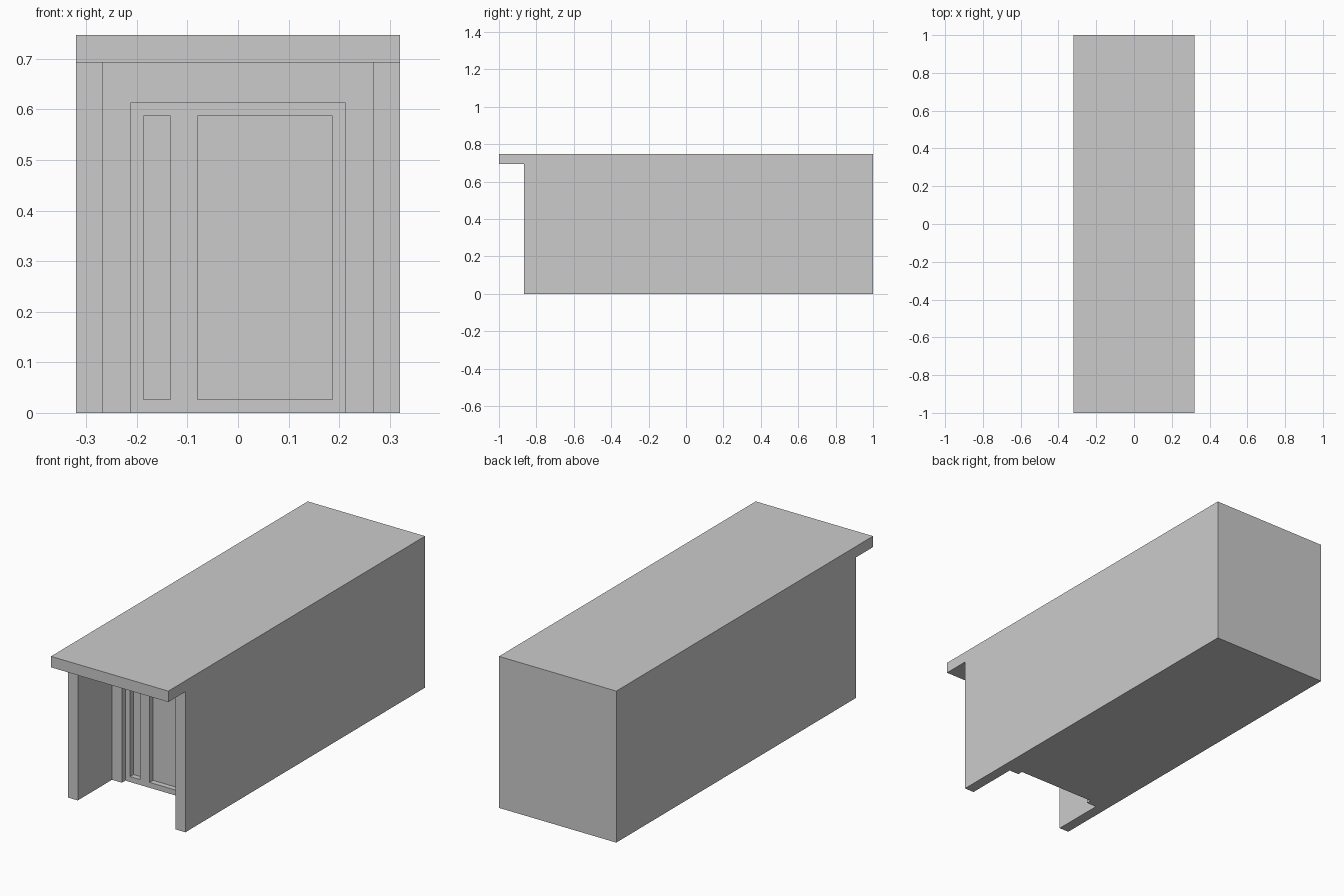
import bpy

cube = bpy.data.objects.get("Cube")
if cube:
    bpy.data.objects.remove(cube, do_unlink=True)

# Single plain grey material
GREY = (0.6, 0.6, 0.6, 1.0)
grey = bpy.data.materials.new("plain_grey")
grey.use_nodes = True
grey.diffuse_color = GREY
grey.node_tree.nodes["Principled BSDF"].inputs["Base Color"].default_value = GREY


def box(name, x, y, z):
    """Box spanning the given (low, high) ranges."""
    spans = (x, y, z)
    bpy.ops.mesh.primitive_cube_add(size=1)
    obj = bpy.context.object
    obj.name = name
    for v in obj.data.vertices:
        v.co = [lo + (c + 0.5) * (hi - lo) for c, (lo, hi) in zip(v.co, spans)]
    return obj


def cut(target, name, x, back, z):
    """Recess the front of the target as far as the plane y = back."""
    cutter = box(name, x, (FRONT - 0.2, back), z)
    cutter.hide_render = True
    mod = target.modifiers.new(name, "BOOLEAN")
    mod.operation = "DIFFERENCE"
    mod.solver = "EXACT"
    mod.object = cutter
    bpy.context.view_layer.objects.active = target
    bpy.ops.object.modifier_apply(modifier=mod.name)
    bpy.data.objects.remove(cutter, do_unlink=True)


FRONT, BACK = -1.0, 1.0
HALF, HEIGHT = 0.32, 0.747
EAVE = 0.693      # underside of the roof slab
STEP = 0.0267     # depth of each door reveal
WALL = -0.867     # front ends of the side walls
PORCH = -0.6      # back wall of the porch
BELOW = -0.2      # cutters reach under the floor

# Long flat-roofed building body
building = box("building", (-HALF, HALF), (FRONT, BACK), (0, HEIGHT))
building.data.materials.append(grey)

# Roof overhang, porch between the side walls, and door opening
cut(building, "overhang_cutter", (-0.5, 0.5), WALL, (BELOW, EAVE))
cut(building, "porch_cutter", (-0.267, 0.267), PORCH, (BELOW, EAVE))
cut(building, "door_cutter", (-0.213, 0.213), PORCH + STEP, (BELOW, 0.613))

# Narrow side light and wide door panel
for name, x in (("side_light", (-0.187, -0.133)), ("door_panel", (-0.08, 0.187))):
    cut(building, name + "_cutter", x, PORCH + 2 * STEP, (STEP, 0.587))
